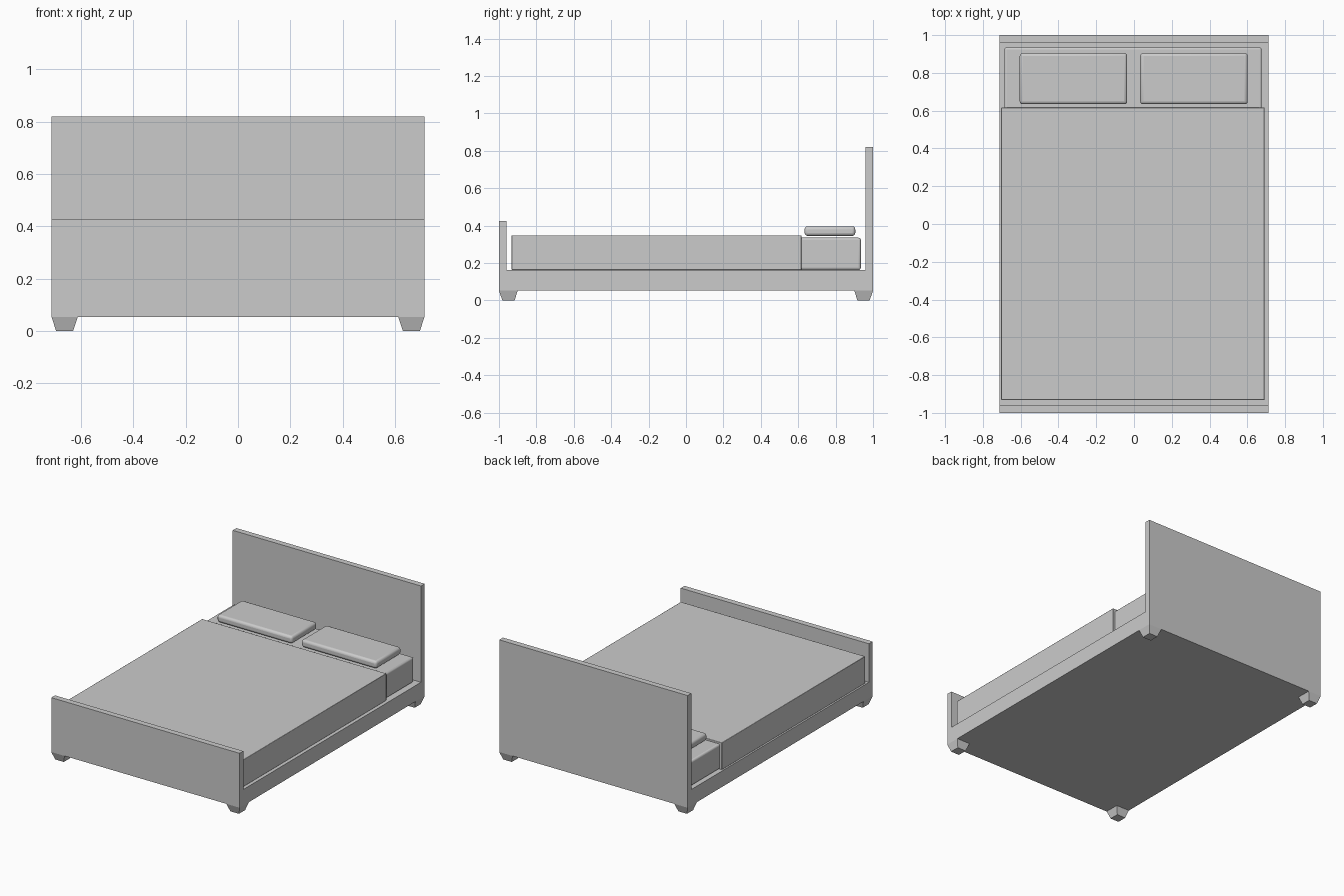
import bpy, bmesh

if "Cube" in bpy.data.objects:
    bpy.data.objects.remove(bpy.data.objects["Cube"])

HX = 0.712   # half width of the frame


def finish(name, bm):
    bmesh.ops.recalc_face_normals(bm, faces=bm.faces)
    me = bpy.data.meshes.new(name)
    bm.to_mesh(me)
    bm.free()
    ob = bpy.data.objects.new(name, me)
    bpy.context.collection.objects.link(ob)
    return ob


def box(name, x, y, z, bevel=0.0, segments=3):
    bm = bmesh.new()
    bmesh.ops.create_cube(bm, size=1)
    for v in bm.verts:
        v.co = [r[0] if c < 0 else r[1] for c, r in zip(v.co, (x, y, z))]
    ob = finish(name, bm)
    if bevel:
        mod = ob.modifiers.new("Bevel", 'BEVEL')
        mod.width = bevel
        mod.segments = segments
        bpy.context.view_layer.objects.active = ob
        ob.select_set(True)
        bpy.ops.object.shade_smooth_by_angle()
        ob.select_set(False)
    return ob


# bed frame: footboard, base and headboard as one side profile
profile = [(-1, 0.053), (1, 0.053), (1, 0.82), (0.96, 0.82),
           (0.96, 0.162), (-0.96, 0.162), (-0.96, 0.425), (-1, 0.425)]
bm = bmesh.new()
face = bm.faces.new([bm.verts.new((-HX, y, z)) for y, z in profile])
ext = bmesh.ops.extrude_face_region(bm, geom=[face])
for g in ext["geom"]:
    if isinstance(g, bmesh.types.BMVert):
        g.co.x = HX
finish("bed_frame", bm)

# tapered corner feet
for sx, side in ((-1, "left"), (1, "right")):
    for sy, end in ((-1, "front"), (1, "back")):
        ob = box(f"{end}_{side}_foot", sorted((sx * 0.612, sx * HX)),
                 sorted((sy * 0.9, sy * 1.0)), (0, 0.053))
        for v in ob.data.vertices:
            if v.co.z < 0.01:
                v.co.x = sx * (0.695 if abs(v.co.x) > 0.65 else 0.630)
                v.co.y = sy * (0.982 if abs(v.co.y) > 0.95 else 0.916)

# bedding
box("mattress", (-0.686, 0.676), (-0.925, 0.935), (0.163, 0.335), 0.012)
box("blanket", (-0.703, 0.691), (-0.932, 0.617), (0.163, 0.348), 0.003, 2)

# pillows
for side, x in (("left", (-0.605, -0.036)), ("right", (0.033, 0.602))):
    box(f"{side}_pillow", x, (0.634, 0.905), (0.345, 0.396), 0.016)
